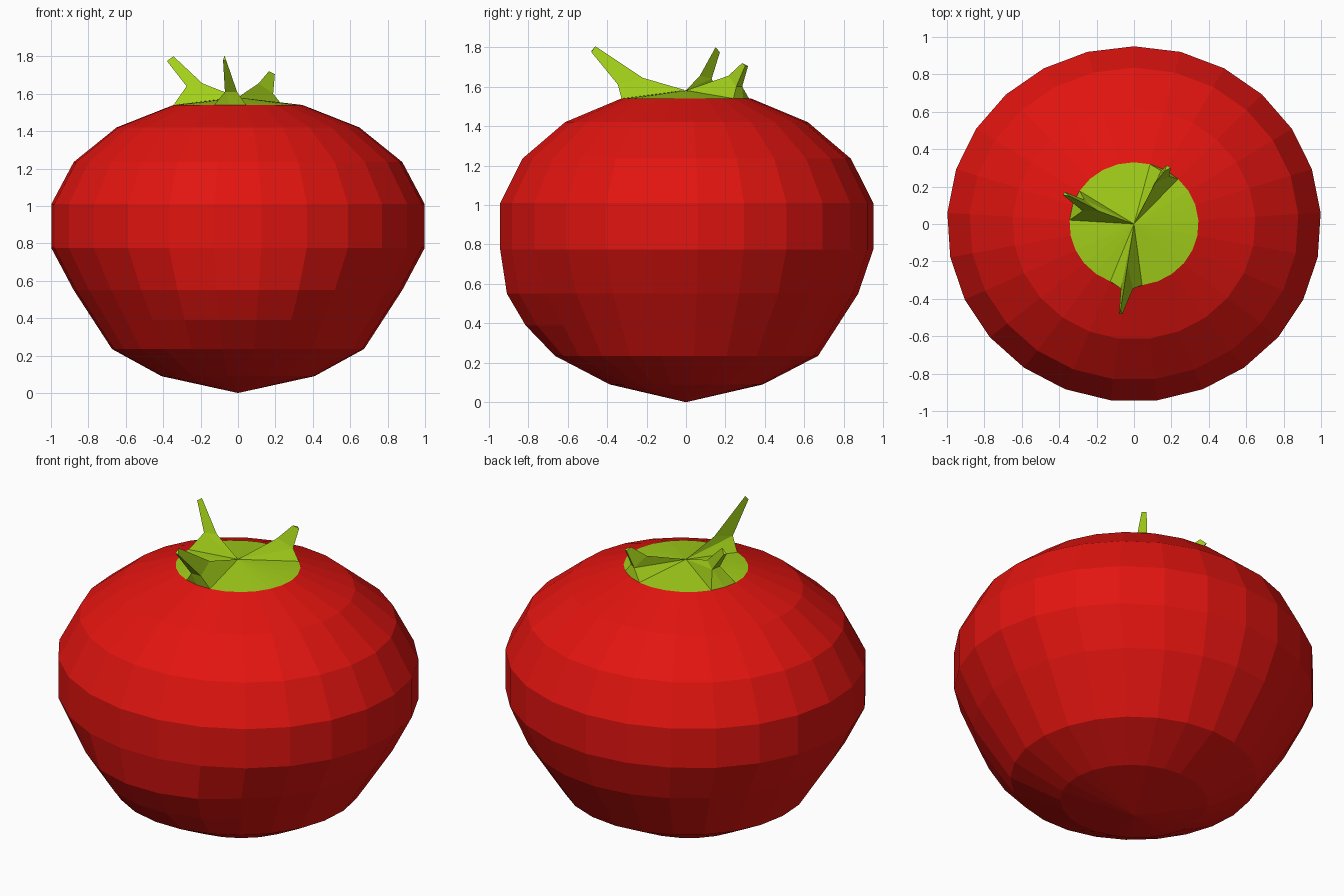
import bpy, bmesh
from math import sin, cos, radians

if "Cube" in bpy.data.objects:
    bpy.data.objects.remove(bpy.data.objects["Cube"])

N = 25
STEP = 360 / N


def rim_point(i, rx, ry, z):
    # angle measured clockwise from the back (+y)
    a = radians(STEP * i)
    return (rx * sin(a), ry * cos(a), z)


def finish(bm, name, color):
    bmesh.ops.recalc_face_normals(bm, faces=bm.faces)
    me = bpy.data.meshes.new(name)
    bm.to_mesh(me)
    bm.free()
    mat = bpy.data.materials.new(name + "_color")
    mat.diffuse_color = color
    mat.use_nodes = True
    mat.node_tree.nodes["Principled BSDF"].inputs["Base Color"].default_value = mat.diffuse_color
    me.materials.append(mat)
    bpy.context.collection.objects.link(bpy.data.objects.new(name, me))


# Fruit: stacked rings (rx, ry, z, front bulge), closed by a point below
rings = [(0.41, 0.39, 0.09, 0), (0.675, 0.67, 0.235, 0),
         (0.776, 0.77, 0.39, 0.05), (0.88, 0.873, 0.55, 0.042),
         (1.0, 0.95, 0.775, 0), (1.0, 0.95, 1.01, 0),
         (0.88, 0.836, 1.235, 0), (0.65, 0.618, 1.42, 0),
         (0.345, 0.33, 1.54, 0)]
bm = bmesh.new()
pole = bm.verts.new((0, 0, 0))
prev = None
for rx, ry, z, bulge in rings:
    ring = [bm.verts.new(rim_point(i, rx, ry, z)) for i in range(N)]
    for i in (11, 12, 13, 14):
        ring[i].co.y -= bulge * (1 if i in (12, 13) else 0.8)
    for i in range(N):
        j = (i + 1) % N
        if prev:
            bm.faces.new((prev[i], prev[j], ring[j], ring[i]))
        else:
            bm.faces.new((pole, ring[j], ring[i]))
    prev = ring
finish(bm, "fruit", (0.76, 0.007, 0.005, 1))

GREEN = (0.36, 0.62, 0.01, 1)

# Calyx disc: shallow cone closing the top
bm = bmesh.new()
apex = bm.verts.new((0, 0, 1.58))
ring = [bm.verts.new(rim_point(i, 0.345, 0.33, 1.54)) for i in range(N)]
for i in range(N):
    bm.faces.new((apex, ring[i], ring[(i + 1) % N]))
finish(bm, "calyx", GREEN)


# Sepals: wedge from the disc centre, narrowing to a neck and a raised tip
def sepal(name, first, neck, tip):
    bm = bmesh.new()
    c = bm.verts.new((0, 0, 1.581))
    l, m, r = [bm.verts.new(rim_point(first + k, 0.345, 0.33, 1.54))
               for k in range(3)]
    nl, nr, nk = [bm.verts.new(p) for p in neck]
    tl, tr, tk = [bm.verts.new(p) for p in tip]
    for f in ((l, m, nl), (m, nr, nl), (m, r, nr),
              (c, l, nl), (c, nl, nk), (c, nk, nr), (c, nr, r),
              (nl, nr, tr, tl), (nr, nk, tk, tr), (nk, nl, tl, tk),
              (tl, tr, tk), (c, m, l), (c, r, m)):
        bm.faces.new(f)
    finish(bm, name, GREEN)


sepal("front_sepal", 12,
      [(-0.005, -0.345, 1.61), (-0.07, -0.345, 1.61), (-0.035, -0.22, 1.645)],
      [(-0.062, -0.48, 1.775), (-0.08, -0.48, 1.78), (-0.072, -0.46, 1.805)])
sepal("left_sepal", 19,
      [(-0.275, 0.07, 1.64), (-0.265, 0.13, 1.64), (-0.19, 0.07, 1.655)],
      [(-0.38, 0.155, 1.775), (-0.372, 0.172, 1.775), (-0.345, 0.15, 1.8)])
sepal("back_sepal", 1,
      [(0.145, 0.285, 1.6), (0.188, 0.255, 1.6), (0.11, 0.215, 1.655)],
      [(0.175, 0.315, 1.705), (0.197, 0.30, 1.705), (0.165, 0.285, 1.72)])
